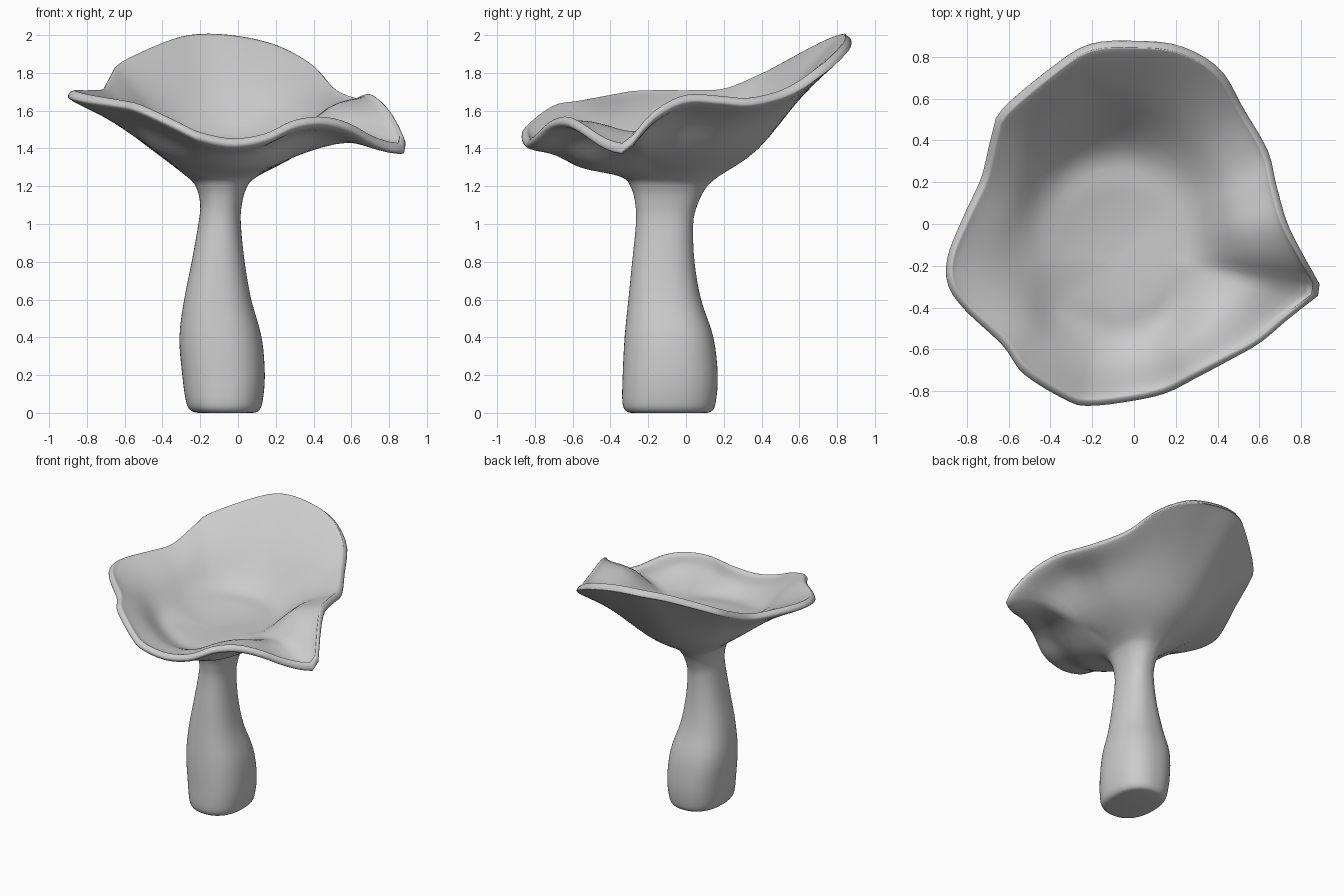
import bpy, bmesh
from math import cos, sin, pi, atan2, hypot
from mathutils import Vector

if "Cube" in bpy.data.objects:
    bpy.data.objects.remove(bpy.data.objects["Cube"])

N = 112                      # points around
CX, CY = -0.10, -0.12        # axis of the cap


def catmull(a, b, c, d, t):
    return 0.5 * (2*b + (c - a)*t + (2*a - 5*b + 4*c - d)*t*t + (3*b - a - 3*c + d)*t**3)


def polar_ring(points):
    """Closed spline through points, resampled at N even angles round the axis."""
    pts = [Vector(p) for p in points]
    n = len(pts)
    dense = []
    for i in range(n):
        for s in range(16):
            p = catmull(pts[i-1], pts[i], pts[(i+1) % n], pts[(i+2) % n], s/16)
            dense.append((atan2(p.y-CY, p.x-CX) % (2*pi), hypot(p.x-CX, p.y-CY), p.z))
    dense.sort()
    dense = [(dense[-1][0]-2*pi, *dense[-1][1:])] + dense + [(dense[0][0]+2*pi, *dense[0][1:])]
    ring, j = [], 0
    for k in range(N):
        a = 2*pi*k/N
        while dense[j+1][0] < a:
            j += 1
        (a0, r0, z0), (a1, r1, z1) = dense[j], dense[j+1]
        f = (a-a0)/max(a1-a0, 1e-9)
        r = r0+(r1-r0)*f
        ring.append(Vector((CX+r*cos(a), CY+r*sin(a), z0+(z1-z0)*f)))
    return ring


def stem_ring(z, x0, x1, y0, y1, e=2.35):
    """Slightly squared ellipse filling the given bounds."""
    ring = []
    for k in range(N):
        c, s = cos(2*pi*k/N), sin(2*pi*k/N)
        m = (abs(c)**e + abs(s)**e)**(-1/e)
        ring.append(Vector(((x0+x1)/2+(x1-x0)/2*c*m, (y0+y1)/2+(y1-y0)/2*s*m, z)))
    return ring


def inset(ring, d, dz):
    out = []
    for p in ring:
        v = Vector((p.x-CX, p.y-CY, 0))
        out.append(p - v.normalized()*d + Vector((0, 0, dz)))
    return out


def blend(a, b, t):
    return [p.lerp(q, t) for p, q in zip(a, b)]


# stem sections: height, x bounds, y bounds
stem = [stem_ring(*s) for s in (
    (0.0, -0.21, 0.08, -0.29, 0.11), (0.012, -0.25, 0.11, -0.32, 0.14),
    (0.06, -0.275, 0.13, -0.337, 0.158), (0.2, -0.295, 0.142, -0.335, 0.168),
    (0.4, -0.31, 0.125, -0.325, 0.145), (0.6, -0.285, 0.07, -0.305, 0.08),
    (0.8, -0.245, 0.035, -0.285, 0.045), (1.0, -0.21, 0.015, -0.265, 0.038),
    (1.1, -0.20, 0.02, -0.268, 0.06), (1.19, -0.22, 0.045, -0.29, 0.105),
    (1.25, -0.27, 0.10, -0.345, 0.17))]

# wavy outline of the cap
rim = polar_ring((
    (0, .875, 1.96), (.22, .85, 1.91), (.41, .74, 1.81), (.525, .55, 1.69), (.64, .35, 1.64),
    (.68, .19, 1.65), (.735, 0, 1.655), (.82, -.17, 1.57), (.89, -.31, 1.42), (.84, -.37, 1.405),
    (.73, -.46, 1.44), (.60, -.57, 1.51), (.46, -.65, 1.54), (.31, -.73, 1.52), (.15, -.81, 1.45),
    (-.03, -.85, 1.425), (-.21, -.87, 1.46), (-.31, -.85, 1.505), (-.525, -.72, 1.60),
    (-.63, -.58, 1.625), (-.81, -.41, 1.655), (-.89, -.29, 1.675), (-.89, -.15, 1.68),
    (-.81, .05, 1.68), (-.73, .225, 1.69), (-.68, .43, 1.77), (-.63, .55, 1.83),
    (-.38, .76, 1.935), (-.21, .86, 1.97)))

# underside halfway out
mid = polar_ring((
    (.32, -.1, 1.37), (.27, .18, 1.38), (.1, .34, 1.39), (-.12, .38, 1.40), (-.35, .28, 1.41),
    (-.48, .05, 1.42), (-.48, -.22, 1.415), (-.38, -.44, 1.36), (-.12, -.55, 1.30),
    (.12, -.5, 1.31), (.27, -.33, 1.345)))

lip_low, lip_top = inset(rim, 0.028, -0.03), inset(rim, 0.026, 0.028)
lip_in = inset(rim, 0.06, 0.012)
under = blend(mid, lip_low, 0.52)
for k, p in enumerate(under):
    p.z += 0.015 + 0.05*max(0, cos(2*pi*k/N+0.2))**3
floor = inset(mid, 0.02, 0.075)
slope = inset(under, 0.025, 0.06)
centre = Vector((CX, CY-0.05, 1.385))
bowl = [[centre.lerp(p, t) - Vector((0, 0, (p.z-centre.z)*t*(1-t)*0.8)) for p in floor]
        for t in (0.66, 0.33, 0.08)]
controls = stem + [mid, under, lip_low, rim, lip_top, lip_in, slope, floor] + bowl

# smooth skin through all the sections
rings, last = [], len(controls)-1
for i in range(last):
    a, d = controls[max(i-1, 0)], controls[min(i+2, last)]
    for s in range(4):
        rings.append([catmull(a[k], controls[i][k], controls[i+1][k], d[k], s/4) for k in range(N)])
rings.append(controls[-1])

bm = bmesh.new()
verts = [[bm.verts.new(p) for p in r] for r in rings]
for lo, hi in zip(verts, verts[1:]):
    for k in range(N):
        m = (k+1) % N
        bm.faces.new((lo[k], lo[m], hi[m], hi[k]))
bm.faces.new(verts[0][::-1])
bm.faces.new(verts[-1])
bmesh.ops.recalc_face_normals(bm, faces=bm.faces)
for v in bm.verts:
    v.co.z = max(v.co.z, 0)
for f in bm.faces:
    f.smooth = True
mesh = bpy.data.meshes.new("mushroom")
bm.to_mesh(mesh)
bm.free()
mushroom = bpy.data.objects.new("mushroom", mesh)
bpy.context.collection.objects.link(mushroom)
